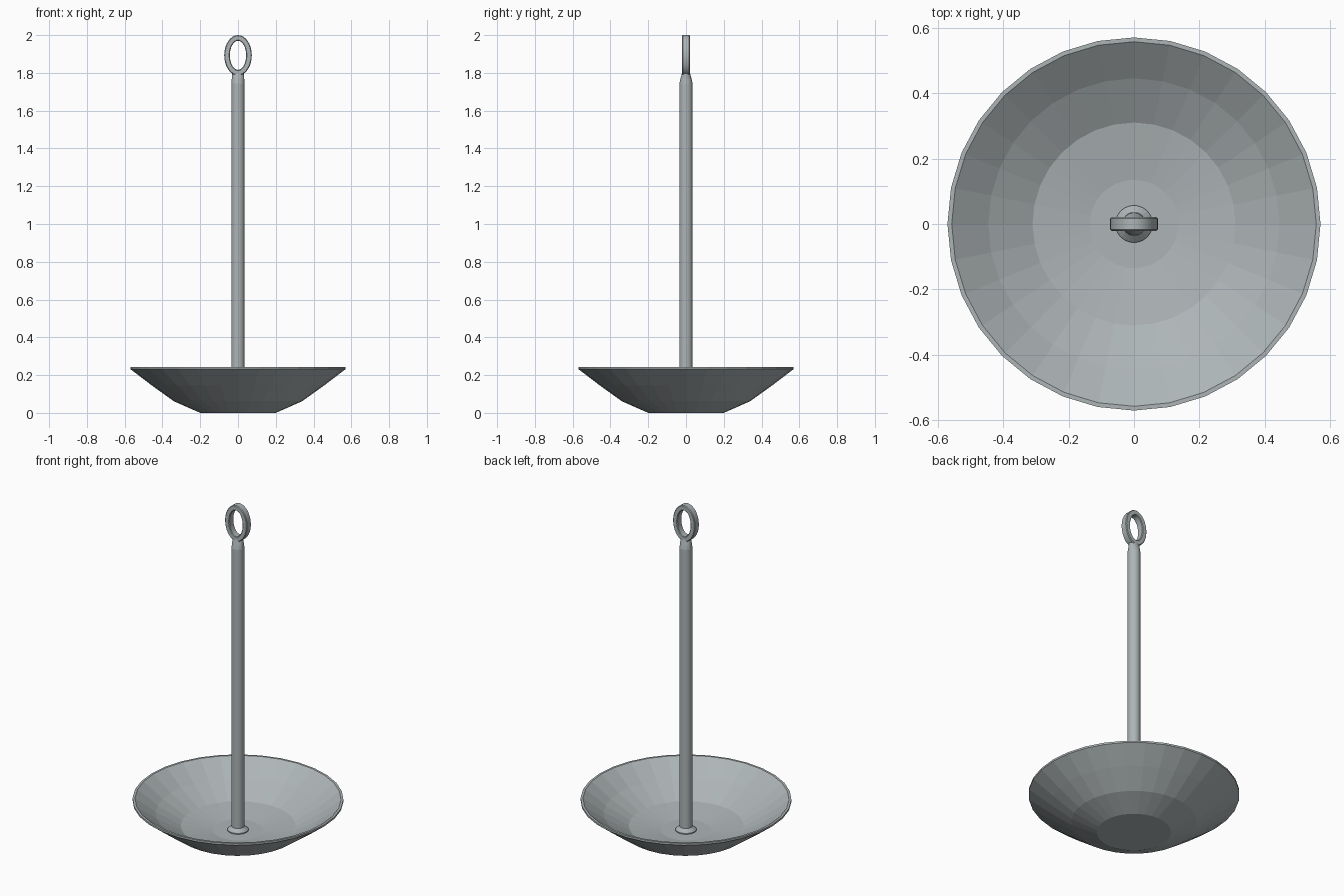
import bpy, bmesh, math

cube = bpy.data.objects.get("Cube")
if cube:
    bpy.data.objects.remove(cube)

steel = bpy.data.materials.new("galvanised_grey")
steel.use_nodes = True
colour = (0.42, 0.46, 0.47, 1)
steel.diffuse_color = colour
steel.node_tree.nodes["Principled BSDF"].inputs["Base Color"].default_value = colour


def finish(name, bm):
    bmesh.ops.recalc_face_normals(bm, faces=bm.faces)
    mesh = bpy.data.meshes.new(name)
    bm.to_mesh(mesh)
    bm.free()
    mesh.materials.append(steel)
    obj = bpy.data.objects.new(name, mesh)
    bpy.context.collection.objects.link(obj)
    return obj


def skin(name, rings, closed=False):
    """Bridge rings of points; cap both ends unless the loop is closed."""
    bm = bmesh.new()
    loops = [[bm.verts.new(p) for p in ring] for ring in rings]
    pairs = list(zip(loops, loops[1:]))
    if closed:
        pairs.append((loops[-1], loops[0]))
    else:
        bm.faces.new(loops[0])
        bm.faces.new(loops[-1])
    for a, b in pairs:
        for i in range(len(a)):
            j = (i + 1) % len(a)
            bm.faces.new((a[i], a[j], b[j], b[i]))
    return finish(name, bm)


def ellipse(rx, ry, z, sides):
    steps = [math.tau * i / sides for i in range(sides)]
    return [(rx * math.cos(t), ry * math.sin(t), z) for t in steps]


def lathe(name, profile, sides):
    return skin(name, [ellipse(r, r, z, sides) for r, z in profile])


# Dished shell: outside from the flat bottom up, over the rim, down the inside
lathe("bowl", [(0.20, 0.0), (0.34, 0.062), (0.46, 0.148), (0.57, 0.232),
               (0.57, 0.243), (0.557, 0.243), (0.445, 0.16),
               (0.31, 0.085), (0.135, 0.058)], 32)

# Sloped collar at the foot of the shank
lathe("foot_collar", [(0.057, 0.055), (0.057, 0.064), (0.036, 0.083)], 24)

# Long round shank
shank = lathe("shank", [(0.035, 0.05), (0.035, 1.745)], 24)

# Neck flattening from the round shank to the eye
skin("neck", [ellipse(0.035, 0.035, 1.745, 24),
              ellipse(0.033, 0.029, 1.77, 24),
              ellipse(0.031, 0.02, 1.803, 24)])

# Oval eye with a slightly chamfered rectangular section
section = [(0, -0.017), (0.004, -0.021), (0.026, -0.021), (0.03, -0.017),
           (0.03, 0.017), (0.026, 0.021), (0.004, 0.021), (0, 0.017)]
eye_rings = []
for i in range(32):
    t = math.tau * i / 32
    eye_rings.append([((0.043 + d) * math.cos(t), y,
                       1.893 + (0.077 + d) * math.sin(t)) for d, y in section])
eye = skin("lifting_eye", eye_rings, closed=True)

# Smooth the round bar only; the bowl stays faceted
for obj in (shank, eye):
    bpy.ops.object.select_all(action="DESELECT")
    obj.select_set(True)
    bpy.context.view_layer.objects.active = obj
    bpy.ops.object.shade_smooth_by_angle(angle=math.radians(30))
